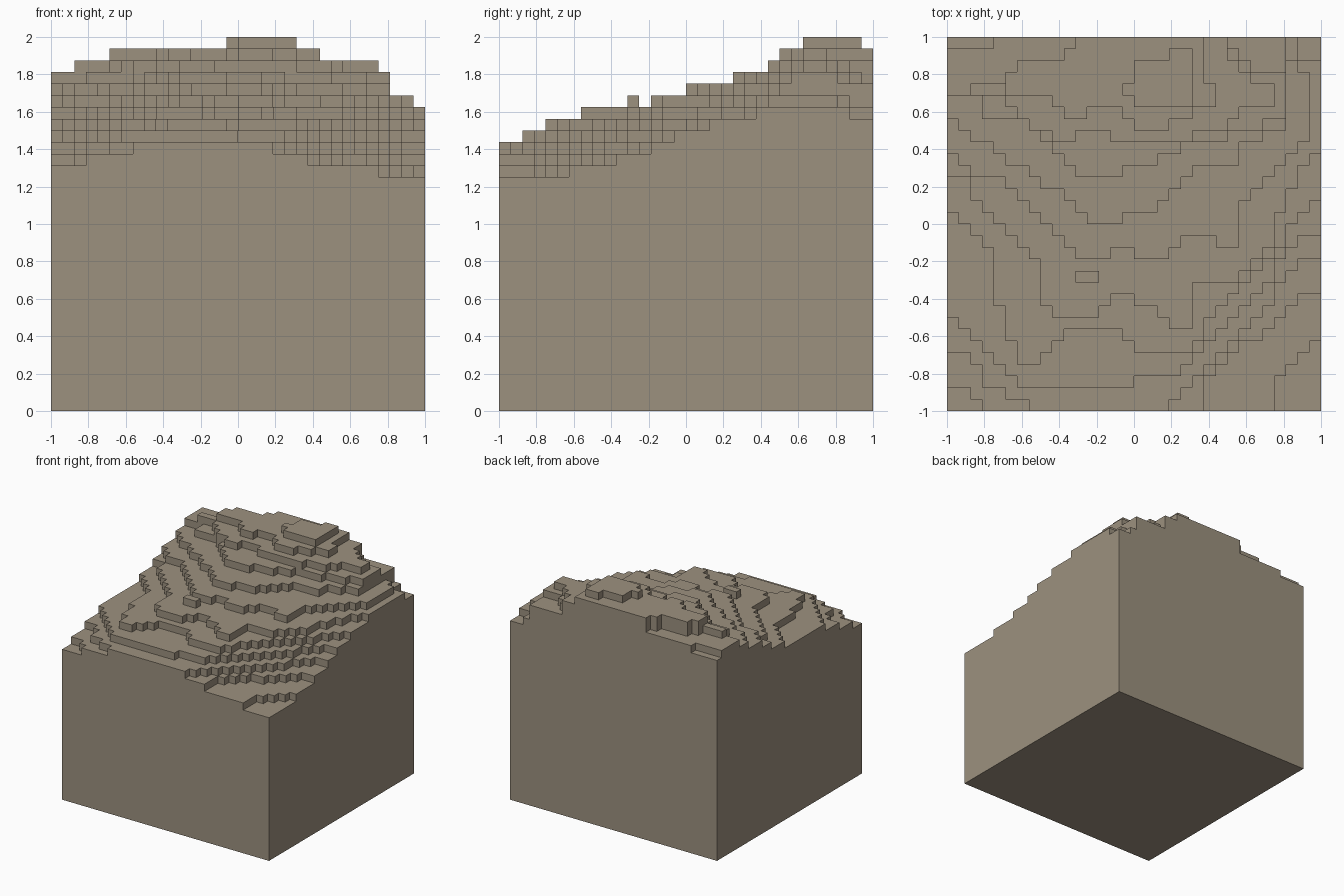
import bpy
import bmesh
from math import floor

CELLS = 32            # grid columns and rows
UNIT = 2 / CELLS      # size of one cell
BASE = 20             # height of the solid ground block, in cells

default_cube = bpy.data.objects.get("Cube")
if default_cube:
    bpy.data.objects.remove(default_cube, do_unlink=True)

# Ground height of each column, in cells
heights = [[BASE] * CELLS for column in range(CELLS)]


def line_at(points, x):
    """Height of a stepped outline at x, snapped to the grid."""
    for (xa, ya), (xb, yb) in zip(points, points[1:]):
        if xa <= x < xb:
            return floor(ya + (yb - ya) * (x - xa) / (xb - xa) + 0.5)
    return None


def add_terrace(front, back=((0, CELLS), (CELLS, CELLS))):
    """Raise every column between the front and back outlines by one cell."""
    for column in range(CELLS):
        start = line_at(front, column + 0.5)
        stop = line_at(back, column + 0.5)
        if start is None or stop is None:
            continue
        for row in range(max(start, 0), min(stop, CELLS)):
            heights[column][row] += 1


# Lower slopes, open towards the back
add_terrace(front=[(0, 0), (28, 0), (28, 2), (31, 6), (32, 6)])
add_terrace(front=[(0, 2), (2, 2), (2, 1), (3, 1), (3, 0), (22, 0), (22, 2),
                   (26, 6), (28, 7), (30, 9), (30, 10), (32, 10)])
add_terrace(front=[(0, 5), (2, 5), (3, 2), (5, 2), (5, 1), (7, 1), (7, 0),
                   (18, 0), (22, 3), (26, 8), (28, 9), (29, 12), (32, 13)])
add_terrace(front=[(0, 9), (2, 6), (4, 5), (6, 2), (16, 2), (16, 3), (20, 3),
                   (23, 6), (25, 9), (27, 10), (29, 14), (32, 15)])
add_terrace(front=[(0, 17), (4, 13), (4, 9), (5, 8), (6, 4), (8, 4), (9, 6),
                   (11, 7), (15, 7), (16, 5), (21, 5), (23, 9), (27, 12),
                   (29, 15), (30, 17), (32, 18)])

# Middle slopes, cut away at the back corner
add_terrace(front=[(0, 20), (2, 20), (2, 18), (8, 13), (8, 10), (9, 8),
                   (13, 8), (14, 10), (16, 10), (16, 9), (18, 9), (19, 7),
                   (21, 7), (21, 11), (24, 11), (28, 14), (28, 16),
                   (30, 20), (32, 22)],
            back=[(0, 32), (30, 32), (30, 30), (32, 30)])
add_terrace(front=[(0, 23), (2, 20), (5, 20), (8, 16), (11, 13), (14, 13),
                   (14, 14), (16, 14), (16, 13), (19, 13), (21, 15),
                   (23, 15), (23, 14), (25, 14), (25, 18), (26, 18),
                   (29, 22), (31, 23)],
            back=[(0, 32), (29, 32), (29, 30), (31, 28)])
add_terrace(front=[(0, 25), (3, 23), (6, 21), (9, 19), (13, 16), (15, 16),
                   (15, 17), (17, 17), (20, 19), (21, 21), (25, 21),
                   (25, 23), (29, 24)])

# Upper slopes
add_terrace(front=[(0, 27), (3, 27), (3, 25), (6, 25), (9, 22), (12, 20),
                   (15, 20), (16, 21), (20, 22), (20, 23), (24, 23),
                   (24, 24), (27, 24), (27, 25), (29, 25)],
            back=[(0, 31), (4, 31), (4, 32), (24, 32), (24, 31), (27, 29),
                  (29, 29)])
add_terrace(front=[(2, 27), (5, 27), (5, 26), (8, 24), (10, 23), (12, 24),
                   (15, 23), (21, 23), (22, 24), (24, 24), (26, 26), (28, 26)],
            back=[(2, 28), (5, 28), (7, 30), (10, 30), (12, 32), (24, 32),
                  (24, 30), (26, 28), (28, 28)])

# Summit ridge and peak
add_terrace(front=[(5, 27), (9, 27), (10, 25), (12, 25), (13, 26), (15, 26),
                   (16, 24), (19, 24), (20, 25), (23, 26)],
            back=[(5, 28), (7, 30), (10, 30), (12, 32), (22, 32), (22, 28),
                  (23, 28)])
add_terrace(front=[(15, 27), (16, 27), (16, 26), (21, 26)],
            back=[(15, 28), (16, 28), (16, 30), (19, 30), (19, 31), (21, 31)])

# Small stone step on the slope
add_terrace(front=[(11, 11), (13, 11)], back=[(11, 12), (13, 12)])


def height_at(column, row):
    inside = 0 <= column < CELLS and 0 <= row < CELLS
    return heights[column][row] if inside else 0


def add_face(bm, corners):
    bm.faces.new([bm.verts.new((x * UNIT - 1, y * UNIT - 1, z * UNIT))
                  for x, y, z in corners])


def add_wall(bm, start, end, low, high):
    """Vertical wall built in one-cell courses above the ground block."""
    levels = [low] + list(range(max(low + 1, BASE), high + 1))
    for bottom, top in zip(levels, levels[1:]):
        add_face(bm, [(*start, bottom), (*end, bottom),
                      (*end, top), (*start, top)])


# Skin the columns: tops, risers, outer sides and underside
bm = bmesh.new()
for i in range(CELLS):
    for j in range(CELLS):
        top = heights[i][j]
        ring = [(i, j), (i + 1, j), (i + 1, j + 1), (i, j + 1)]
        add_face(bm, [(*corner, top) for corner in ring])
        add_face(bm, [(*corner, 0) for corner in reversed(ring)])
        neighbours = [(i, j - 1), (i + 1, j), (i, j + 1), (i - 1, j)]
        for side, neighbour in enumerate(neighbours):
            low = height_at(*neighbour)
            if low < top:
                add_wall(bm, ring[side], ring[(side + 1) % 4], low, top)

# Weld the cells and merge coplanar faces into clean terraces
bmesh.ops.remove_doubles(bm, verts=bm.verts, dist=UNIT / 100)
bmesh.ops.dissolve_limit(bm, angle_limit=0.01, verts=bm.verts, edges=bm.edges)

mesh = bpy.data.meshes.new("terraced_hill")
bm.to_mesh(mesh)
bm.free()
hill = bpy.data.objects.new("terraced_hill", mesh)
bpy.context.collection.objects.link(hill)

# Single stone colour
stone = bpy.data.materials.new("warm_grey_stone")
stone.use_nodes = True
colour = (0.335, 0.283, 0.212, 1)
stone.diffuse_color = colour
stone.node_tree.nodes["Principled BSDF"].inputs["Base Color"].default_value = colour
mesh.materials.append(stone)
